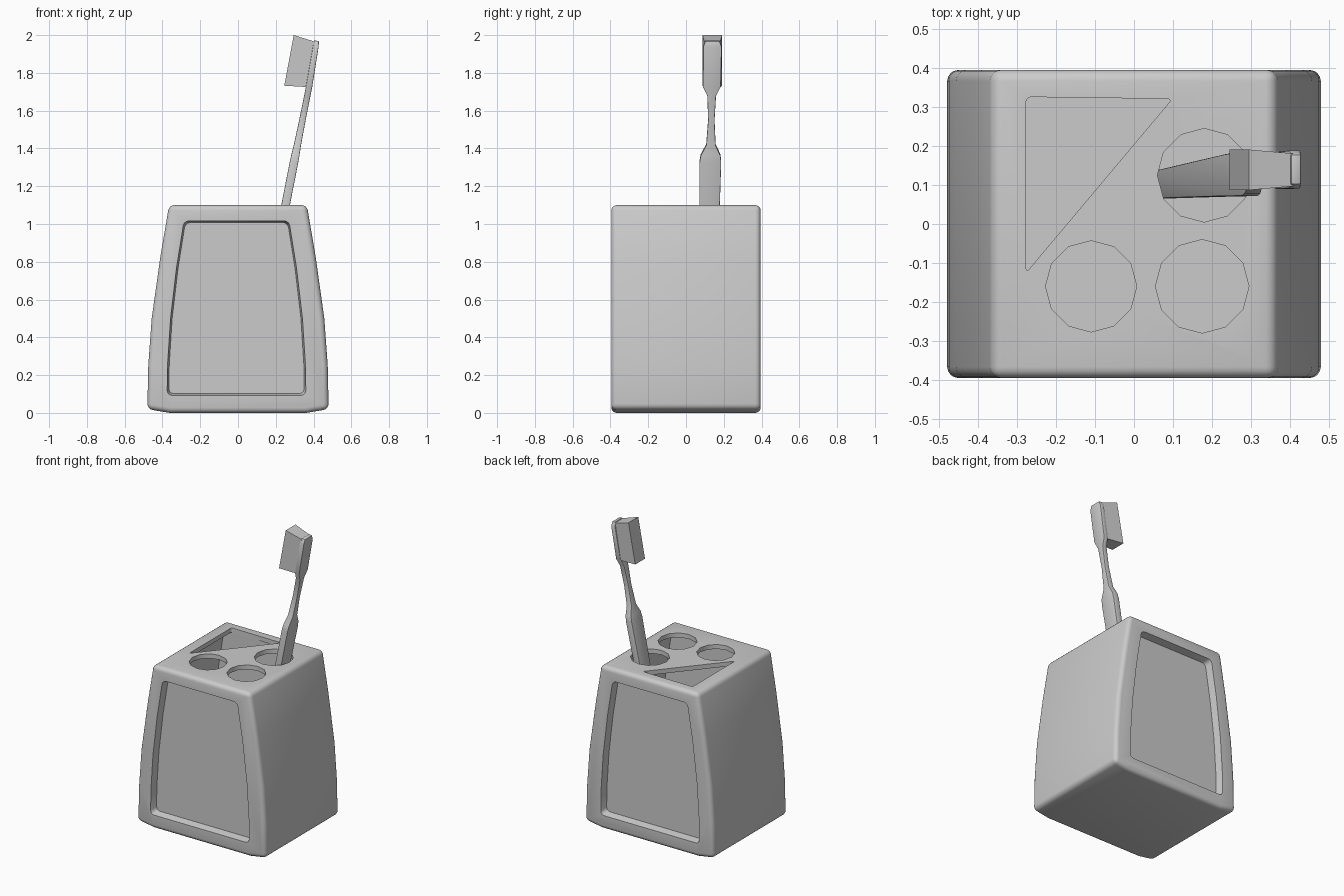
import bpy, bmesh, math
from mathutils import Vector

if "Cube" in bpy.data.objects:
    bpy.data.objects.remove(bpy.data.objects["Cube"], do_unlink=True)

grey = bpy.data.materials.new("plain grey")
grey.use_nodes = True
grey.diffuse_color = (0.6, 0.6, 0.6, 1)
grey.node_tree.nodes["Principled BSDF"].inputs["Base Color"].default_value = (0.6, 0.6, 0.6, 1)


def loft(name, rings, corner=0.0):
    """Skin matching rings of points, cap both ends, round the sharp long edges."""
    bm = bmesh.new()
    loops = [[bm.verts.new(p) for p in ring] for ring in rings]
    n = len(loops[0])
    long_edges = []
    for a, b in zip(loops, loops[1:]):
        for i in range(n):
            j = (i + 1) % n
            bm.faces.new((a[i], a[j], b[j], b[i]))
        long_edges += [bm.edges.get((a[i], b[i])) for i in range(n)]
    bm.faces.new(loops[0][::-1])
    bm.faces.new(loops[-1])
    bmesh.ops.recalc_face_normals(bm, faces=bm.faces)
    if corner:
        sharp = [e for e in long_edges if e.calc_face_angle() > math.radians(30)]
        bmesh.ops.bevel(bm, geom=sharp, offset=corner, segments=3, profile=0.5,
                        affect='EDGES')
    mesh = bpy.data.meshes.new(name)
    bm.to_mesh(mesh)
    bm.free()
    mesh.materials.append(grey)
    obj = bpy.data.objects.new(name, mesh)
    bpy.context.collection.objects.link(obj)
    return obj


def apply(obj, kind, **settings):
    mod = obj.modifiers.new(kind.title(), kind)
    for key, value in settings.items():
        setattr(mod, key, value)
    bpy.context.view_layer.objects.active = obj
    bpy.ops.object.modifier_apply(modifier=mod.name)


def cut(obj, cutter):
    apply(obj, 'BOOLEAN', operation='DIFFERENCE', solver='EXACT', object=cutter)
    bpy.data.objects.remove(cutter, do_unlink=True)


def smooth(obj, angle):
    bpy.ops.object.select_all(action='DESELECT')
    obj.select_set(True)
    bpy.context.view_layer.objects.active = obj
    bpy.ops.object.shade_smooth_by_angle(angle=math.radians(angle))


def mirrored(half, centre=0.0):
    """Close a right-hand half outline, listed bottom to top."""
    return [(centre + x, z) for x, z in half] + [(centre - x, z) for x, z in half[::-1]]


def at_y(outline, y, inset=0.0):
    """Place an x-z outline at depth y, optionally shrunk towards its middle."""
    mid = 0.55
    return [(x * (1 - inset / 0.37), y, mid + (z - mid) * (1 - inset / 0.46))
            for x, z in outline]


# Holder body: bowed sides, rounded edges
outer = mirrored([(0.36, 0.0), (0.48, 0.02), (0.475, 0.25), (0.457, 0.5),
                  (0.412, 0.82), (0.365, 1.1)])
body = loft("holder_body", [at_y(outer, -0.395), at_y(outer, 0.395)])
apply(body, 'BEVEL', width=0.028, segments=4, limit_method='ANGLE',
      angle_limit=math.radians(40))

# Hollow inside
inner = mirrored([(0.43, 0.04), (0.43, 0.25), (0.415, 0.5), (0.375, 0.82), (0.335, 1.07)])
cut(body, loft("cavity_cutter", [at_y(inner, -0.33), at_y(inner, 0.33)]))

# Recessed front and back panels with slightly sloped rims
opening = mirrored([(0.37, 0.09), (0.368, 0.25), (0.352, 0.5), (0.32, 0.77), (0.28, 1.02)],
                   -0.008)
for side in (-1, 1):
    cut(body, loft("panel_cutter", [at_y(opening, side * 0.41),
                                    at_y(opening, side * 0.345, 0.012)], 0.025))

# Round brush holes
for x, y, r in ((-0.11, -0.16, 0.117), (0.175, -0.16, 0.12), (0.18, 0.125, 0.12)):
    bpy.ops.mesh.primitive_cylinder_add(vertices=12, radius=r, depth=0.2,
                                        location=(x, y, 1.1))
    cut(body, bpy.context.object)

# Triangular paste slot
triangle = [(-0.277, 0.326), (-0.277, -0.125), (0.098, 0.321)]
cut(body, loft("slot_cutter", [[(x, y, z) for x, y in triangle] for z in (1.0, 1.2)], 0.012))
smooth(body, 35)

# Brush handle: rectangular sections as x, y, z, thickness, width
sections = [(0.06, 0.10, 0.10, 0.035, 0.07), (0.252, 0.125, 1.1, 0.045, 0.108),
            (0.297, 0.129, 1.33, 0.045, 0.115), (0.304, 0.130, 1.365, 0.043, 0.105),
            (0.315, 0.132, 1.42, 0.038, 0.05), (0.341, 0.134, 1.55, 0.034, 0.034),
            (0.367, 0.136, 1.68, 0.033, 0.046), (0.377, 0.137, 1.73, 0.033, 0.095),
            (0.412, 0.140, 1.94, 0.03, 0.098), (0.416, 0.140, 1.97, 0.026, 0.075)]
tilt = Vector((0.98, 0, -0.19))
rings = []
for x, y, z, t, w in sections:
    ring = [Vector((x, y + sy * w / 2, z)) + tilt * (sx * t / 2)
            for sx, sy in ((-1, -1), (1, -1), (1, 1), (-1, 1))]
    rings.append(ring)
handle = loft("brush_handle", rings)
apply(handle, 'BEVEL', width=0.004, segments=2, limit_method='ANGLE',
      angle_limit=math.radians(50))
smooth(handle, 30)

# Bristle block, flaring away from the head
head = [(0.370, 1.725), (0.408, 1.965)]
tips = [(0.245, 1.732), (0.295, 2.0)]
loft("bristles", [[(x, 0.139 + s * half, z) for (x, z), s in
                   ((line[0], -1), (line[0], 1), (line[1], 1), (line[1], -1))]
                  for line, half in ((head, 0.042), (tips, 0.052))])
